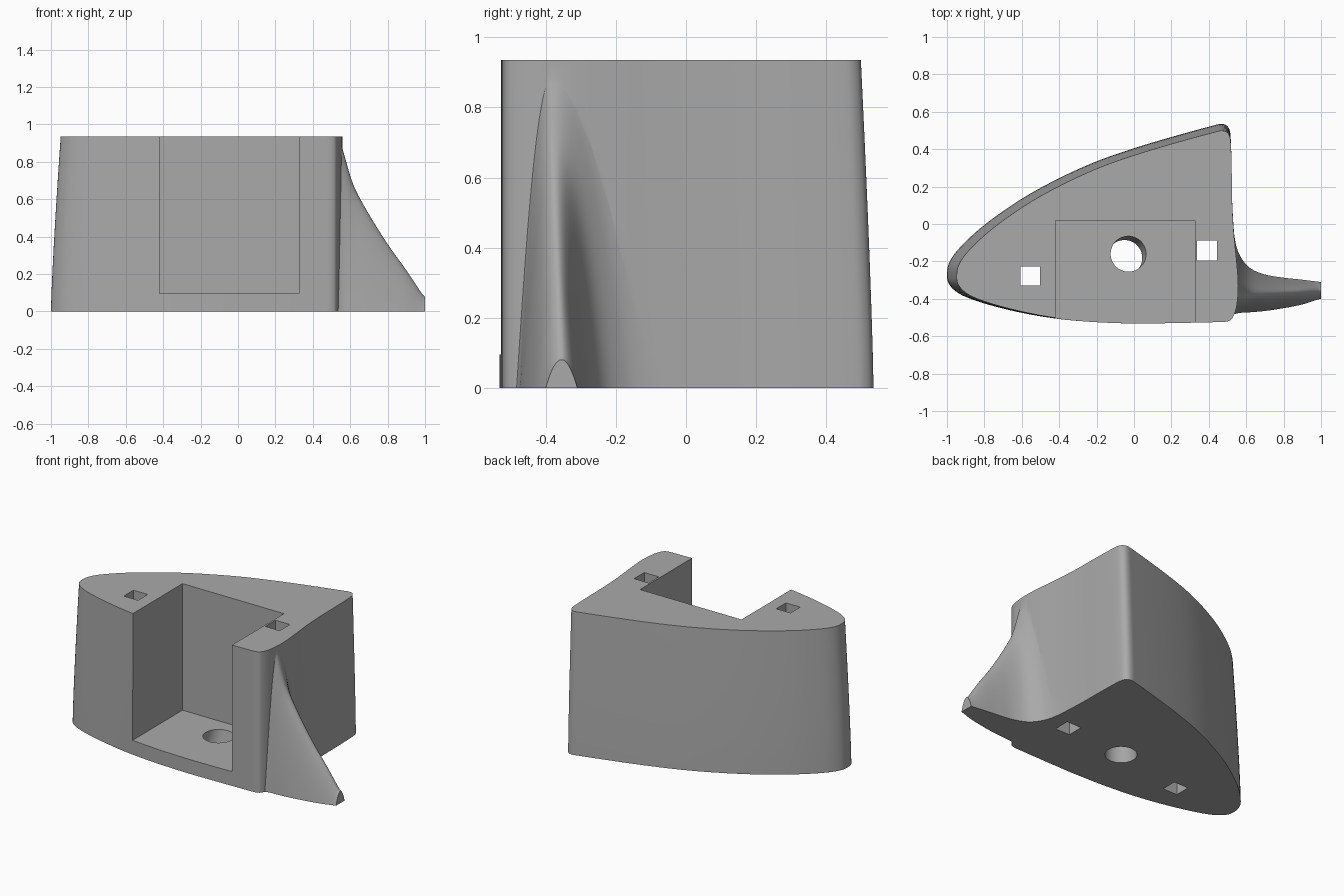
import bpy, bmesh, math
from mathutils import Vector

HEIGHT = 0.935
cube = bpy.data.objects.get("Cube")
if cube:
    bpy.data.objects.remove(cube, do_unlink=True)

grey = bpy.data.materials.new("plain grey")
grey.use_nodes = True
colour = (0.4, 0.4, 0.4, 1)
grey.diffuse_color = colour
grey.node_tree.nodes["Principled BSDF"].inputs["Base Color"].default_value = colour


def spline(points, steps, closed):
    """Catmull-Rom curve through points of any dimension."""
    pts = [Vector(p) for p in points]
    n = len(pts)
    pick = (lambda i: pts[i % n]) if closed else (lambda i: pts[min(max(i, 0), n - 1)])
    out = []
    for i in range(n if closed else n - 1):
        a, b, c, d = (pick(i + k) for k in (-1, 0, 1, 2))
        for s in range(steps):
            t = s / steps
            out.append(0.5 * (2 * b + (c - a) * t + (2 * a - 5 * b + 4 * c - d) * t**2
                              + (3 * b - a - 3 * c + d) * t**3))
    return out if closed else out + [pts[-1]]


def loft(name, rings):
    """Skin closed rings of equal length and cap both ends."""
    bm = bmesh.new()
    rows = [[bm.verts.new(p) for p in ring] for ring in rings]
    n = len(rows[0])
    for lo, hi in zip(rows, rows[1:]):
        for i in range(n):
            j = (i + 1) % n
            bm.faces.new((lo[i], lo[j], hi[j], hi[i]))
    bm.faces.new(rows[0][::-1])
    bm.faces.new(rows[-1])
    bmesh.ops.recalc_face_normals(bm, faces=bm.faces)
    mesh = bpy.data.meshes.new(name)
    bm.to_mesh(mesh)
    bm.free()
    obj = bpy.data.objects.new(name, mesh)
    bpy.context.collection.objects.link(obj)
    mesh.materials.append(grey)
    return obj


def box(name, x0, x1, y0, y1, z0, z1):
    corners = ((x0, y0), (x1, y0), (x1, y1), (x0, y1))
    return loft(name, [[(x, y, z) for x, y in corners] for z in (z0, z1)])


def combine(target, tool, operation):
    """Apply a boolean and drop the tool."""
    mod = target.modifiers.new("join", 'BOOLEAN')
    mod.operation, mod.solver, mod.object = operation, 'EXACT', tool
    bpy.context.view_layer.objects.active = target
    bpy.ops.object.modifier_apply(modifier=mod.name)
    bpy.data.objects.remove(tool, do_unlink=True)


# Body: wedge outline, shrinking slightly towards its front right corner
outline = spline([
    (-1, -.26), (-.99, -.32), (-.93, -.375), (-.8, -.425), (-.6, -.475), (-.4, -.508),
    (-.2, -.525), (0, -.532), (.2, -.53), (.42, -.525), (.5, -.52), (.53, -.495),
    (.55, -.43), (.558, -.32), (.55, -.2), (.535, -.05), (.525, .12), (.522, .3),
    (.517, .46), (.505, .515), (.47, .535), (.4, .52), (.2, .465), (0, .405),
    (-.2, .335), (-.4, .245), (-.6, .135), (-.8, -.005), (-.93, -.125), (-.985, -.2)], 6, True)
rings = []
for k in range(9):
    t = k / 8
    s = 1 - 0.034 * t**1.25
    rings.append([(.54 + (p.x - .54) * s, -.53 + (p.y + .53) * s, HEIGHT * t) for p in outline])
body = loft("holder_body", rings)

# Side fin: arched sections (x, back y, front y, height) running out to the tip
stations = spline([
    (.5, .1, -.49, .93), (.53, -.02, -.485, .93), (.545, -.11, -.48, .92), (.57, -.175, -.475, .83),
    (.62, -.235, -.472, .67), (.7, -.27, -.465, .52), (.8, -.287, -.45, .36),
    (.9, -.298, -.43, .22), (.98, -.308, -.405, .1), (1, -.31, -.4, .08)], 6, False)
fin_rings = []
for x, back, front, h in stations:
    peak = -.385 + .03 * (x - .5) / .5
    ring = []
    for i in range(33):
        u = math.sin(math.pi / 2 * (i - 16) / 16)
        reach = (back - peak) if u > 0 else (peak - front)
        ring.append((x, peak + u * reach, h * (1 - u * u)))
    fin_rings.append(ring)
combine(body, loft("side_fin", fin_rings), 'UNION')

# Front pocket and the two square through holes
for dims in ((-.42, .325, -.8, .018, .095, 1.2),
             (-.608, -.503, -.33, -.228, -.2, 1.2),
             (.337, .443, -.195, -.088, -.2, 1.2)):
    combine(body, box("cutter", *dims), 'DIFFERENCE')

# Slanted round hole through the pocket floor
hole = []
for z in (-.05, .15):
    shift = (z - .095) * .22
    hole.append([(-.03 + shift + .095 * math.cos(a), -.16 + shift + .095 * math.sin(a), z)
                 for a in (math.tau * i / 48 for i in range(48))])
combine(body, loft("cutter", hole), 'DIFFERENCE')

bpy.ops.object.select_all(action='DESELECT')
body.select_set(True)
bpy.context.view_layer.objects.active = body
bpy.ops.object.shade_smooth_by_angle(angle=math.radians(35))
